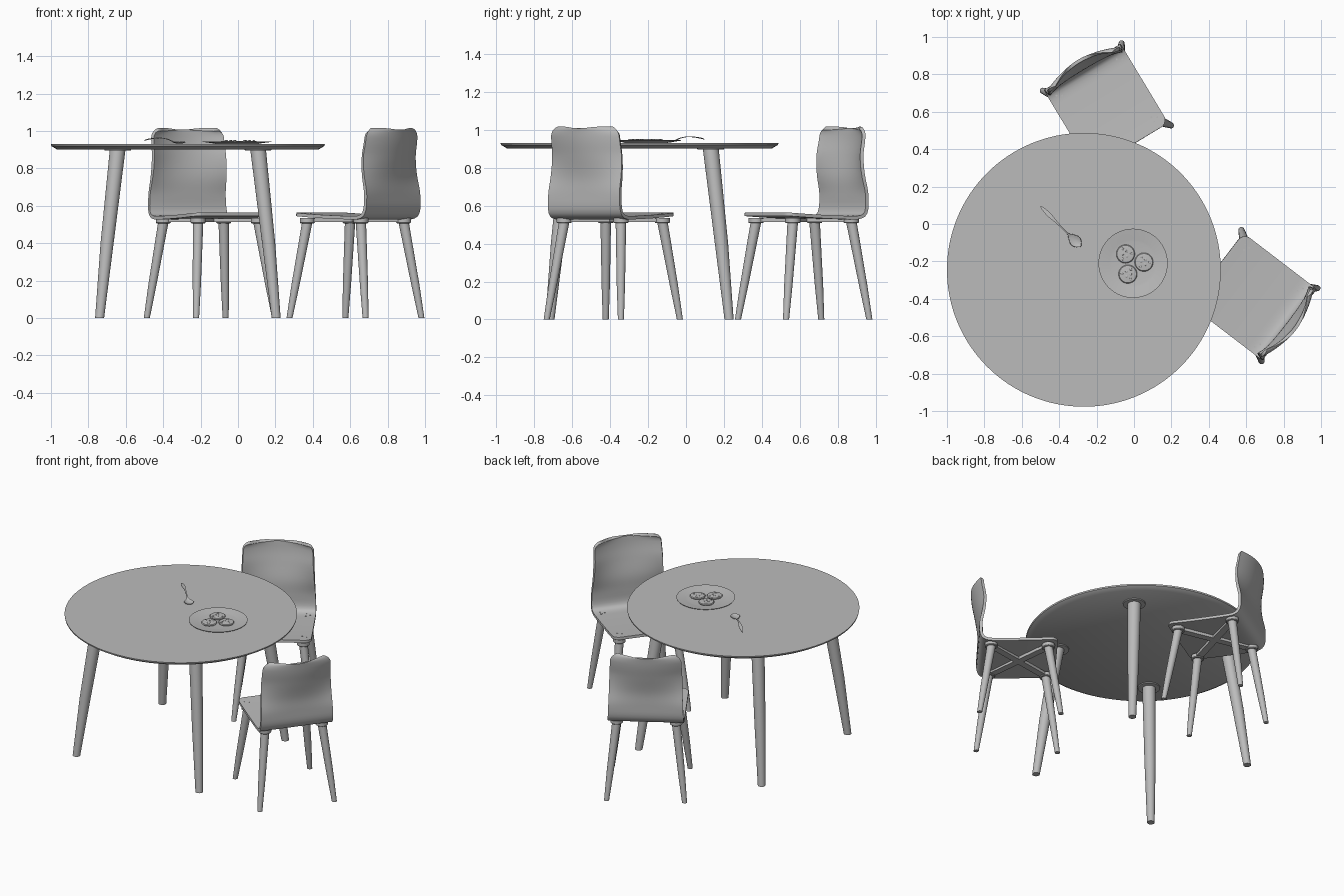
import bpy
import bmesh
from math import pi, sin, cos, sqrt, radians
from mathutils import Matrix, Vector

default = bpy.data.objects.get("Cube")
if default:
    bpy.data.objects.remove(default)

GREY = (0.5, 0.5, 0.5, 1)
grey = bpy.data.materials.new("plain_grey")
grey.use_nodes = True
grey.diffuse_color = GREY
grey.node_tree.nodes["Principled BSDF"].inputs["Base Color"].default_value = GREY


def finish(name, bm, place=Matrix(), thickness=0):
    """Turn a bmesh into a placed object with smooth shading and sharp edges."""
    bmesh.ops.recalc_face_normals(bm, faces=bm.faces)
    mesh = bpy.data.meshes.new(name)
    bm.to_mesh(mesh)
    bm.free()
    mesh.materials.append(grey)
    obj = bpy.data.objects.new(name, mesh)
    bpy.context.collection.objects.link(obj)
    obj.matrix_world = place
    bpy.ops.object.select_all(action='DESELECT')
    obj.select_set(True)
    bpy.context.view_layer.objects.active = obj
    if thickness:
        solid = obj.modifiers.new("thickness", 'SOLIDIFY')
        solid.thickness = thickness
        solid.offset = 0
        bpy.ops.object.modifier_apply(modifier=solid.name)
    bpy.ops.object.shade_smooth_by_angle(angle=radians(35))
    return obj


def rings(name, sections, place=Matrix(), sides=24):
    """Stack horizontal rings given as (x, y, z, radius) and cap both ends."""
    bm = bmesh.new()
    loops = []
    for x, y, z, r in sections:
        loops.append([bm.verts.new((x + r * cos(2 * pi * i / sides),
                                    y + r * sin(2 * pi * i / sides), z))
                      for i in range(sides)])
    for a, b in zip(loops, loops[1:]):
        for i in range(sides):
            j = (i + 1) % sides
            bm.faces.new((a[i], a[j], b[j], b[i]))
    bm.faces.new(loops[0])
    bm.faces.new(loops[-1])
    return finish(name, bm, place)


def sheet(name, rows, place, thickness):
    """Skin a grid of points and thicken it."""
    bm = bmesh.new()
    grid = [[bm.verts.new(p) for p in row] for row in rows]
    for a, b in zip(grid, grid[1:]):
        for i in range(len(a) - 1):
            bm.faces.new((a[i], a[i + 1], b[i + 1], b[i]))
    return finish(name, bm, place, thickness)


def smooth_path(points, steps=12):
    """Catmull-Rom curve through the points."""
    p = [Vector(q) for q in points]
    p = [2 * p[0] - p[1]] + p + [2 * p[-1] - p[-2]]
    out = []
    for a, b, c, d in zip(p, p[1:], p[2:], p[3:]):
        for k in range(steps):
            t = k / steps
            out.append(0.5 * (2 * b + (c - a) * t + (2 * a - 5 * b + 4 * c - d) * t * t
                              + (3 * b - a - 3 * c + d) * t ** 3))
    return out + [p[-2]]


def along(path, distance):
    """Point at a given length along a path."""
    for a, b in zip(path, path[1:]):
        step = (b - a).length
        if distance <= step:
            return a.lerp(b, distance / step)
        distance -= step
    return path[-1]


COLUMNS = [i / 8 - 1 for i in range(17)]
CORNERS = [(sx, sy) for sx in (-1, 1) for sy in (-1, 1)]

# Side profile of the bent shell, front lip to top of the back (y, z)
SHELL = [(-0.238, 0.555), (-0.12, 0.547), (0, 0.541), (0.12, 0.537), (0.19, 0.537),
         (0.23, 0.551), (0.246, 0.59), (0.248, 0.66), (0.25, 0.75), (0.27, 0.86),
         (0.285, 0.94), (0.292, 1.008)]


def shell_rows():
    path = smooth_path([(0, y, z) for y, z in SHELL])
    total = sum((b - a).length for a, b in zip(path, path[1:]))
    radius = 0.045
    ends = [radius * (1 - cos(k * pi / 16)) for k in range(9)]
    span = total - 2 * radius
    stations = (ends + [radius + span * k / 44 for k in range(1, 44)]
                + [total - e for e in reversed(ends)])
    rows = []
    for s in stations:
        p = along(path, s)
        edge = min(radius, s, total - s)
        rise = min(1, max(0, (p.z - 0.64) / 0.26))
        bow = 0.052 * rise * rise * (3 - 2 * rise)
        half = 0.24 - 0.02 * max(0, (p.z - 0.56) / 0.45)
        half += sqrt(max(0, radius ** 2 - (radius - edge) ** 2)) - radius
        rows.append([(u * half, p.y - bow * u * u, p.z) for u in COLUMNS])
    return rows


def chair(label, x, y, turn):
    place = Matrix.Translation((x, y, 0)) @ Matrix.Rotation(radians(turn), 4, 'Z')
    sheet(label + "_seat_and_back", shell_rows(), place, 0.018)
    for n, (sx, sy) in enumerate(CORNERS):
        tx, ty = sx * 0.188, sy * 0.18
        # Splayed tapering leg
        rings(f"{label}_leg_{n}", [(sx * 0.246, sy * 0.256, 0, 0.016),
                                   (sx * 0.226, sy * 0.23, 0.18, 0.022),
                                   (tx, ty, 0.515, 0.028)], place)
        # Round mounting pad under the seat
        rings(f"{label}_leg_pad_{n}", [(tx, ty, 0.507, 0.036), (tx, ty, 0.511, 0.04),
                                       (tx, ty, 0.534, 0.04)], place)
        # Bolt heads on the seat
        top = 0.547 if sy > 0 else 0.559
        for k in range(3):
            a = 2 * pi * k / 3
            bx, by = tx + 0.018 * cos(a), ty + 0.018 * sin(a)
            rings(f"{label}_bolt_{n}_{k}", [(bx, by, top - 0.008, 0.005),
                                            (bx, by, top + 0.002, 0.005)], place, 10)
    # Crossed rails under the seat
    for s in (-1, 1):
        bm = bmesh.new()
        bmesh.ops.create_cube(bm, size=1)
        bmesh.ops.scale(bm, vec=(0.52, 0.045, 0.02), verts=bm.verts)
        bmesh.ops.rotate(bm, matrix=Matrix.Rotation(s * radians(43.8), 3, 'Z'), verts=bm.verts)
        bmesh.ops.translate(bm, vec=(0, 0, 0.523), verts=bm.verts)
        finish(label + "_cross_rail", bm, place)


chair("back_chair", -0.145, 0.62, 31)
chair("side_chair", 0.628, -0.383, 232.6)

# Round table top with a bevelled underside
TABLE = Matrix.Translation((-0.268, -0.245, 0))
rings("table_top", [(0, 0, 0.902, 0.7), (0, 0, 0.92, 0.73), (0, 0, 0.93, 0.732)], TABLE, 128)

# Table legs with mounting rings
for n, (sx, sy) in enumerate(CORNERS):
    rings(f"table_leg_{n}", [(sx * 0.472, sy * 0.472, 0, 0.024),
                             (sx * 0.432, sy * 0.432, 0.4, 0.035),
                             (sx * 0.375, sy * 0.375, 0.905, 0.042)], TABLE, 32)
    rings(f"table_leg_ring_{n}", [(sx * 0.375, sy * 0.375, 0.896, 0.07),
                                  (sx * 0.375, sy * 0.375, 0.904, 0.072)], TABLE, 32)

# Plate
PLATE = Matrix.Translation((-0.005, -0.21, 0))
rings("plate", [(0, 0, 0.93, 0.11), (0, 0, 0.934, 0.125), (0, 0, 0.942, 0.184),
                (0, 0, 0.945, 0.185), (0, 0, 0.938, 0.128), (0, 0, 0.936, 0.115)], PLATE, 64)

# Biscuits with small chips
for n, (x, y) in enumerate([(-0.04, 0.05), (-0.028, -0.058), (0.058, 0.006)]):
    rings(f"biscuit_{n}", [(x, y, 0.935, 0.046), (x, y, 0.941, 0.05),
                           (x, y, 0.946, 0.046), (x, y, 0.948, 0.03)], PLATE)
    for k in range(6):
        a = 2 * pi * k / 6 + n
        r = 0.015 if k % 2 else 0.031
        cx, cy = x + r * cos(a), y + r * sin(a)
        rings(f"biscuit_chip_{n}_{k}", [(cx, cy, 0.944, 0.008), (cx, cy, 0.949, 0.007),
                                        (cx, cy, 0.951, 0.004)], PLATE, 8)

# Spoon: distance along, half width, height
SPOON = [(0, 0.003, 0.95), (0.03, 0.009, 0.956), (0.07, 0.011, 0.961), (0.12, 0.006, 0.963),
         (0.17, 0.004, 0.957), (0.21, 0.005, 0.945), (0.23, 0.017, 0.938),
         (0.26, 0.03, 0.934), (0.285, 0.023, 0.936), (0.304, 0.004, 0.943)]
spoon_rows = []
for s, w, z in smooth_path(SPOON, 6):
    dish = 0.009 * (w / 0.03) ** 2 if s > 0.2 else 0
    spoon_rows.append([(s, u * w, z + dish * u * u) for u in COLUMNS[::2]])
sheet("spoon", spoon_rows,
      Matrix.Translation((-0.5, 0.095, 0)) @ Matrix.Rotation(radians(-45), 4, 'Z'), 0.003)
